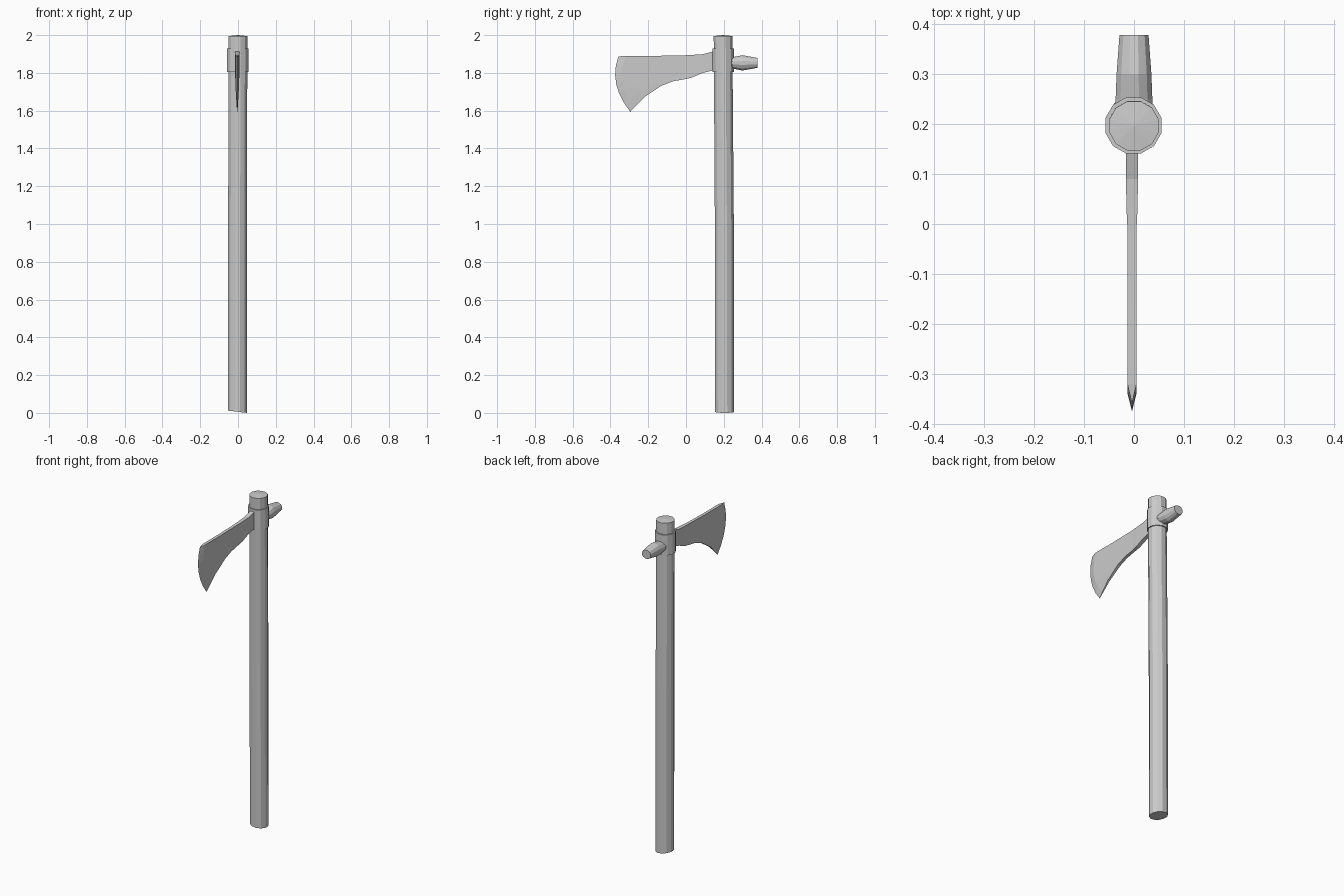
import bpy, bmesh, math
from mathutils import Vector

cube = bpy.data.objects.get("Cube")
if cube:
    bpy.data.objects.remove(cube, do_unlink=True)

grey = bpy.data.materials.new("plain grey")
grey.use_nodes = True
colour = (0.6, 0.6, 0.6, 1)
grey.diffuse_color = colour
grey.node_tree.nodes["Principled BSDF"].inputs["Base Color"].default_value = colour

SIDES = 12


def loft(name, rings, cap_start=True, cap_end=True):
    """Skin a list of equal-length point loops into one mesh object."""
    bm = bmesh.new()
    loops = [[bm.verts.new(p) for p in ring] for ring in rings]
    n = len(loops[0])
    for a, b in zip(loops, loops[1:]):
        for i in range(n):
            j = (i + 1) % n
            bm.faces.new((a[i], a[j], b[j], b[i]))
    if cap_start:
        bm.faces.new(loops[0][::-1])
    if cap_end:
        bm.faces.new(loops[-1])
    bmesh.ops.remove_doubles(bm, verts=bm.verts, dist=1e-5)
    bmesh.ops.recalc_face_normals(bm, faces=bm.faces)
    mesh = bpy.data.meshes.new(name)
    bm.to_mesh(mesh)
    bm.free()
    mesh.materials.append(grey)
    obj = bpy.data.objects.new(name, mesh)
    bpy.context.collection.objects.link(obj)
    return obj


def circle(centre, u, v, ru, rv):
    """Polygon ring spanned by the directions u and v."""
    c, u, v = Vector(centre), Vector(u), Vector(v)
    turns = [math.tau * (i + 0.5) / SIDES for i in range(SIDES)]
    return [c + u * ru * math.cos(t) + v * rv * math.sin(t) for t in turns]


X, Y, Z = (1, 0, 0), (0, 1, 0), (0, 0, 1)

# Handle: long, slightly leaning shaft with a faintly domed top and a sloped foot
foot = circle((-0.002, 0.205, 0.006), X, Y, 0.052, 0.052)
for p in foot:
    p.z -= 0.12 * (p.x + 0.002)
loft("handle", [
    foot,
    circle((-0.002, 0.203, 1.0), X, Y, 0.052, 0.052),
    circle((0, 0.196, 1.995), X, Y, 0.051, 0.051),
    circle((0, 0.196, 2.0), X, Y, 0, 0),
], cap_end=False)

# Collar: socket ring around the handle
loft("collar", [circle((-0.001, 0.197, z), X, Y, r, r) for z, r in
                ((1.805, 0.048), (1.805, 0.058), (1.928, 0.058), (1.928, 0.048))],
     False, False)

# Poll: bulging hammer stub behind the collar
loft("hammer_poll", [circle((0, y, 1.853), X, Z, rx, rz) for y, rx, rz in
                     ((0.21, 0.038, 0.028), (0.25, 0.038, 0.032),
                      (0.30, 0.036, 0.042), (0.378, 0.030, 0.027))])

# Blade ribs: top y, top z, bottom y, bottom z, half thickness, forward bulge
ribs = [
    (0.16, 1.918, 0.16, 1.818, 0.012, 0),
    (0.09, 1.899, 0.09, 1.800, 0.012, 0),
    (0.03, 1.895, 0.03, 1.775, 0.011, 0),
    (-0.01, 1.893, 0.00, 1.768, 0.009, 0),
    (-0.08, 1.892, -0.07, 1.755, 0.009, 0),
    (-0.16, 1.890, -0.13, 1.732, 0.009, 0.01),
    (-0.25, 1.890, -0.22, 1.672, 0.009, 0.02),
    (-0.32, 1.890, -0.27, 1.622, 0.009, 0.04),
    (-0.358, 1.887, -0.295, 1.594, 0, 0.043),
]


def rib_loop(ty, tz, by, bz, half, bulge, steps=6):
    right, left = [], []
    for i in range(steps + 1):
        s = i / steps
        y = ty + (by - ty) * s - bulge * 4 * s * (1 - s)
        z = tz + (bz - tz) * s
        h = half * min(1, (z - 1.57) / 0.15)  # thinner toward the lower tip
        right.append((-0.004 - h, y, z))
        left.append((-0.004 + h, y, z))
    return right + left[::-1]


loft("axe_blade", [rib_loop(*r) for r in ribs], cap_end=False)
